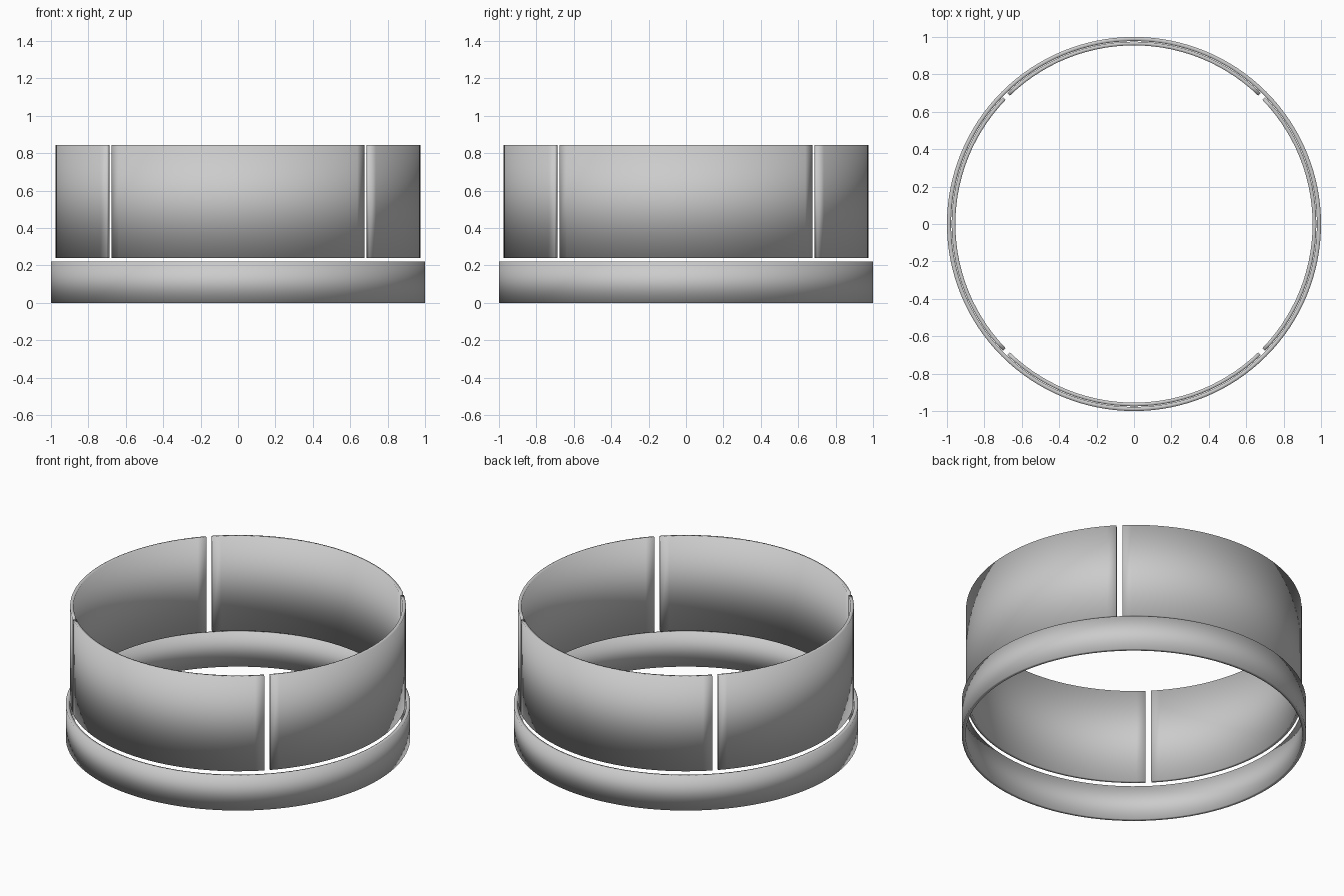
import bpy, bmesh, math

if "Cube" in bpy.data.objects:
    bpy.data.objects.remove(bpy.data.objects["Cube"])


def curved_wall(name, r_in, r_out, z0, z1, start, end, segments):
    """Sweep a rectangular section around z, closing up for a full turn."""
    closed = abs(end - start) >= 359.99
    bm = bmesh.new()
    section = [(r_in, z0), (r_out, z0), (r_out, z1), (r_in, z1)]
    rings = []
    for i in range(segments if closed else segments + 1):
        a = math.radians(start + (end - start) * i / segments)
        rings.append([bm.verts.new((r * math.cos(a), r * math.sin(a), z))
                      for r, z in section])
    for i in range(segments):
        p, q = rings[i], rings[(i + 1) % len(rings)]
        for k in range(4):
            n = (k + 1) % 4
            bm.faces.new((p[k], q[k], q[n], p[n]))
    if not closed:
        bm.faces.new(rings[0])
        bm.faces.new(rings[-1][::-1])
    bmesh.ops.recalc_face_normals(bm, faces=bm.faces[:])
    # fully soft shading rolls the light over the rims
    for f in bm.faces:
        f.smooth = True
    mesh = bpy.data.meshes.new(name)
    bm.to_mesh(mesh)
    bm.free()
    obj = bpy.data.objects.new(name, mesh)
    bpy.context.collection.objects.link(obj)
    return obj


# Low base band
curved_wall("base_ring", 0.978, 1.0, 0.0, 0.22, 0, 360, 128)

# Four tall curved panels with narrow gaps on the diagonals
HALF = 44.0
for label, mid in (("right", 0), ("back", 90), ("left", 180), ("front", 270)):
    curved_wall(label + "_panel", 0.955, 0.975, 0.24, 0.845,
                mid - HALF, mid + HALF, 28)
